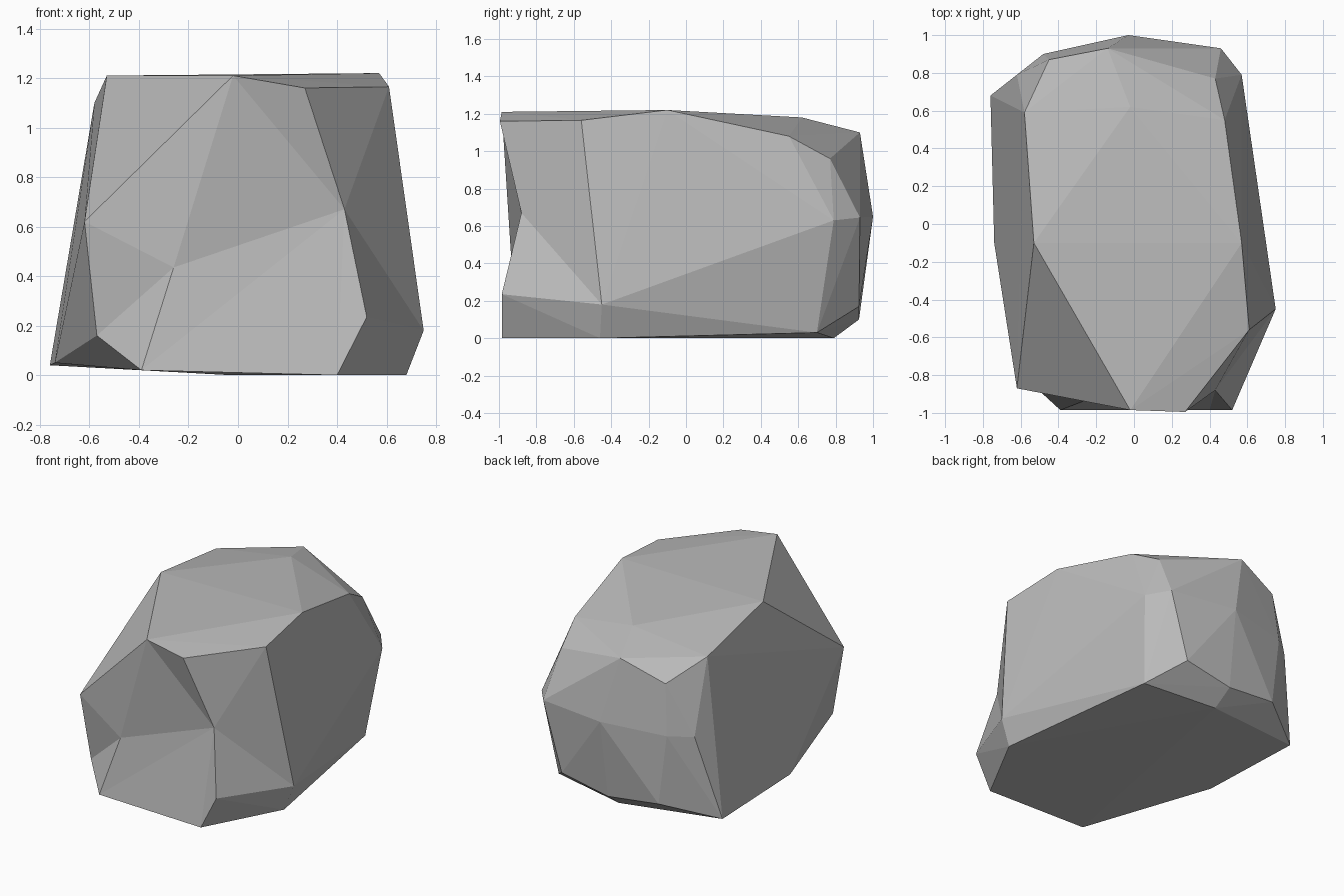
import bpy, bmesh

# Remove the default cube
cube = bpy.data.objects.get("Cube")
if cube:
    bpy.data.objects.remove(cube, do_unlink=True)


def flat_material(name, colour):
    mat = bpy.data.materials.new(name)
    mat.use_nodes = True
    mat.diffuse_color = colour
    shader = mat.node_tree.nodes["Principled BSDF"]
    shader.inputs["Base Color"].default_value = colour
    shader.inputs["Roughness"].default_value = 1
    return mat


# Rim of the chipped front, in order around the chip
front_rim = [(-.02, -.985, 1.21), (.27, -.995, 1.16), (.61, -.56, 1.165),
             (.75, -.45, .18), (.52, -.985, .235), (.4, -.985, 0),
             (-.39, -.985, .02), (-.57, -.82, .16), (-.62, -.87, .62)]

# Corners of the crown, the back belt and the foot
crown = [(.57, -.1, 1.22), (-.53, -.1, 1.21), (-.58, .59, 1.1), (-.02, .62, 1.18),
         (-.14, .93, 1.1), (.48, .55, 1.08), (.43, .77, .96), (-.45, .87, .98)]
belt = [(.57, .79, .63), (.46, .93, .645), (-.03, 1, .65),
        (-.48, .9, .63), (-.62, .79, .62)]
foot = [(.68, -.46, 0), (.5, .7, .03), (.32, .925, .17), (-.04, .925, .1),
        (-.03, .79, 0), (-.42, .905, .14), (-.76, .68, .04), (-.74, -.1, .05)]

# Wrap the corners in a convex body
bm = bmesh.new()
rim = [bm.verts.new(p) for p in front_rim]
for p in crown + belt + foot:
    bm.verts.new(p)
bmesh.ops.convex_hull(bm, input=bm.verts[:])
bm.normal_update()

# Open the upright faces inside the front rim
chip = [f for f in bm.faces
        if abs(f.normal.z) < .5 and all(v in rim for v in f.verts)]
bmesh.ops.delete(bm, geom=chip, context='FACES_ONLY')


def fan(centre, loop):
    for a, b in zip(loop, loop[1:]):
        bm.faces.new((centre, a, b))


# Refill the front with two shallow hollows
left_hollow = bm.verts.new((.43, -.88, .67))
right_hollow = bm.verts.new((-.26, -.935, .435))
fan(left_hollow, rim[:-2] + [right_hollow, rim[0]])
fan(right_hollow, rim[-3:] + [rim[0]])

# Tidy loose geometry and face directions
loose_edges = [e for e in bm.edges if not e.link_faces]
bmesh.ops.delete(bm, geom=loose_edges, context='EDGES')
loose_corners = [v for v in bm.verts if not v.link_faces]
bmesh.ops.delete(bm, geom=loose_corners, context='VERTS')
bmesh.ops.recalc_face_normals(bm, faces=bm.faces[:])

mesh = bpy.data.meshes.new("rock")
bm.to_mesh(mesh)
bm.free()
mesh.materials.append(flat_material("stone grey", (.5, .5, .5, 1)))
rock = bpy.data.objects.new("rock", mesh)
bpy.context.collection.objects.link(rock)
